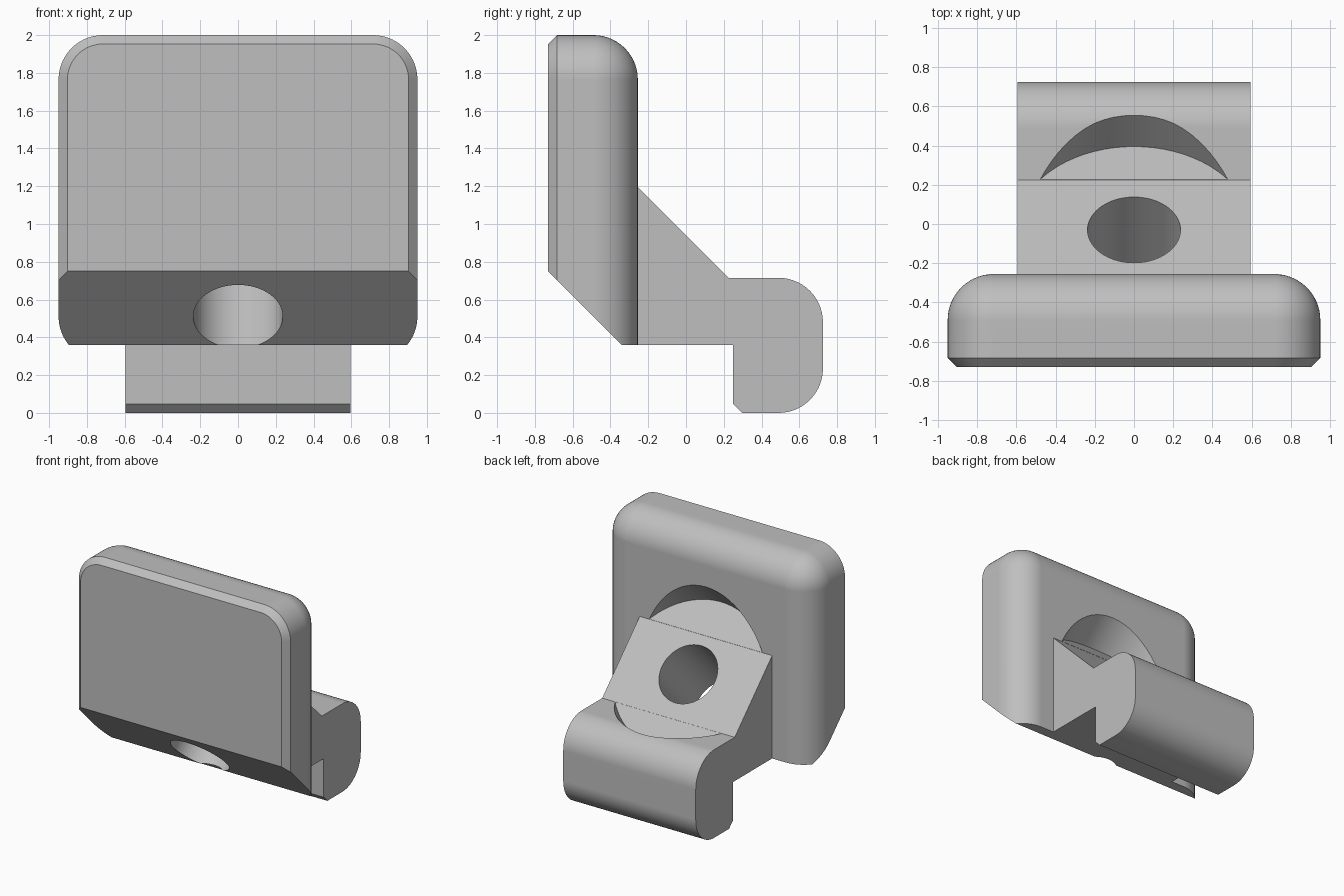
import bpy, bmesh, math
from mathutils import Vector

default = bpy.data.objects.get("Cube")
if default:
    bpy.data.objects.remove(default, do_unlink=True)

grey = bpy.data.materials.new("light_grey")
grey.use_nodes = True
GREY = (0.52, 0.52, 0.52, 1)
grey.diffuse_color = GREY
grey.node_tree.nodes["Principled BSDF"].inputs["Base Color"].default_value = GREY

HALF_W, TOP, R, STEPS = 0.95, 2.0, 0.235, 14
FRONT, BACK, CHAMFER = -0.73, -0.255, 0.047
ARM_W, BASE_Z = 0.595, 0.36


def make_object(name, bm):
    bmesh.ops.recalc_face_normals(bm, faces=bm.faces)
    mesh = bpy.data.meshes.new(name)
    bm.to_mesh(mesh)
    bm.free()
    mesh.materials.append(grey)
    obj = bpy.data.objects.new(name, mesh)
    bpy.context.collection.objects.link(obj)
    return obj


def arc(cx, cy, r, start, end):
    """Points of an arc, angles in degrees."""
    angles = [math.radians(start + (end - start) * i / STEPS) for i in range(STEPS + 1)]
    return [(cx + r * math.cos(a), cy + r * math.sin(a)) for a in angles]


def slice_off(bm, point, normal):
    """Remove everything on the normal's side of a plane and close the cut."""
    cut = bmesh.ops.bisect_plane(bm, geom=bm.verts[:] + bm.edges[:] + bm.faces[:],
                                 plane_co=point, plane_no=normal, clear_outer=True)
    edges = [g for g in cut["geom_cut"] if isinstance(g, bmesh.types.BMEdge)]
    bmesh.ops.edgenet_fill(bm, edges=edges)


# Plate: rounded outlines lofted from front chamfer to back fillet
def plate_outline(inset):
    w, r = HALF_W - inset, R - inset
    cx, cz = HALF_W - R, TOP - R
    return [(w, 0)] + arc(cx, cz, r, 0, 90) + arc(-cx, cz, r, 90, 180) + [(-w, 0)]


sections = [(CHAMFER, FRONT), (0, FRONT + CHAMFER)]
sections += [(R - c, BACK - R + s) for c, s in arc(0, 0, R, 0, 90)]
bm = bmesh.new()
rings = [[bm.verts.new((x, y, z)) for x, z in plate_outline(min(d, R))] for d, y in sections]
for a, b in zip(rings, rings[1:]):
    for i in range(len(a)):
        j = (i + 1) % len(a)
        bm.faces.new((a[i], a[j], b[j], b[i]))
bm.faces.new(rings[0])
bm.faces.new(rings[-1])
bmesh.ops.remove_doubles(bm, verts=bm.verts, dist=1e-5)
bmesh.ops.recalc_face_normals(bm, faces=bm.faces)
slice_off(bm, (0, 0, BASE_Z), (0, 0, -1))
slice_off(bm, (0, FRONT, 0.75), (0, -1, -1))
body = make_object("bracket_body", bm)

# Arm: hooked side profile extruded across the width
profile = [(-0.3, BASE_Z), (-0.3, 1.24), (0.225, 0.715)]
profile += arc(0.49, 0.48, R, 90, 0) + arc(0.49, R, R, 0, -90)
profile += [(0.297, 0), (0.25, 0.047), (0.25, BASE_Z)]
bm = bmesh.new()
side = bm.faces.new([bm.verts.new((-ARM_W, y, z)) for y, z in profile])
moved = bmesh.ops.extrude_face_region(bm, geom=[side])["geom"]
bmesh.ops.translate(bm, vec=(2 * ARM_W, 0, 0),
                    verts=[g for g in moved if isinstance(g, bmesh.types.BMVert)])
arm = make_object("hooked_arm", bm)

# Cutters along the slanted bolt axis
AXIS = Vector((0, 1, 1)).normalized()
SEAT = Vector((0, -0.03, 0.97))


def cutter(name, radius, start, end):
    bm = bmesh.new()
    bmesh.ops.create_cone(bm, cap_ends=True, segments=72, radius1=radius,
                          radius2=radius, depth=end - start)
    obj = make_object(name, bm)
    obj.rotation_euler = AXIS.to_track_quat('Z', 'Y').to_euler()
    obj.location = SEAT + AXIS * (start + end) / 2
    obj.hide_render = True
    return obj


hole = cutter("bolt_hole_cutter", 0.237, -1.5, 0.4)
seat = cutter("bolt_seat_cutter", 0.6, 0.001, 1.5)

# Join the arm, then cut the bolt seat and hole
bpy.context.view_layer.update()
bpy.ops.object.select_all(action='DESELECT')
bpy.context.view_layer.objects.active = body
body.select_set(True)
for tool, operation in ((arm, 'UNION'), (seat, 'DIFFERENCE'), (hole, 'DIFFERENCE')):
    mod = body.modifiers.new(tool.name, 'BOOLEAN')
    mod.operation, mod.solver, mod.object = operation, 'EXACT', tool
    bpy.ops.object.modifier_apply(modifier=mod.name)
    bpy.data.objects.remove(tool, do_unlink=True)

# Smooth fillets with crisp edges
bpy.ops.object.shade_smooth_by_angle(angle=math.radians(30))
weighted = body.modifiers.new("Weighted normals", 'WEIGHTED_NORMAL')
weighted.keep_sharp = True
